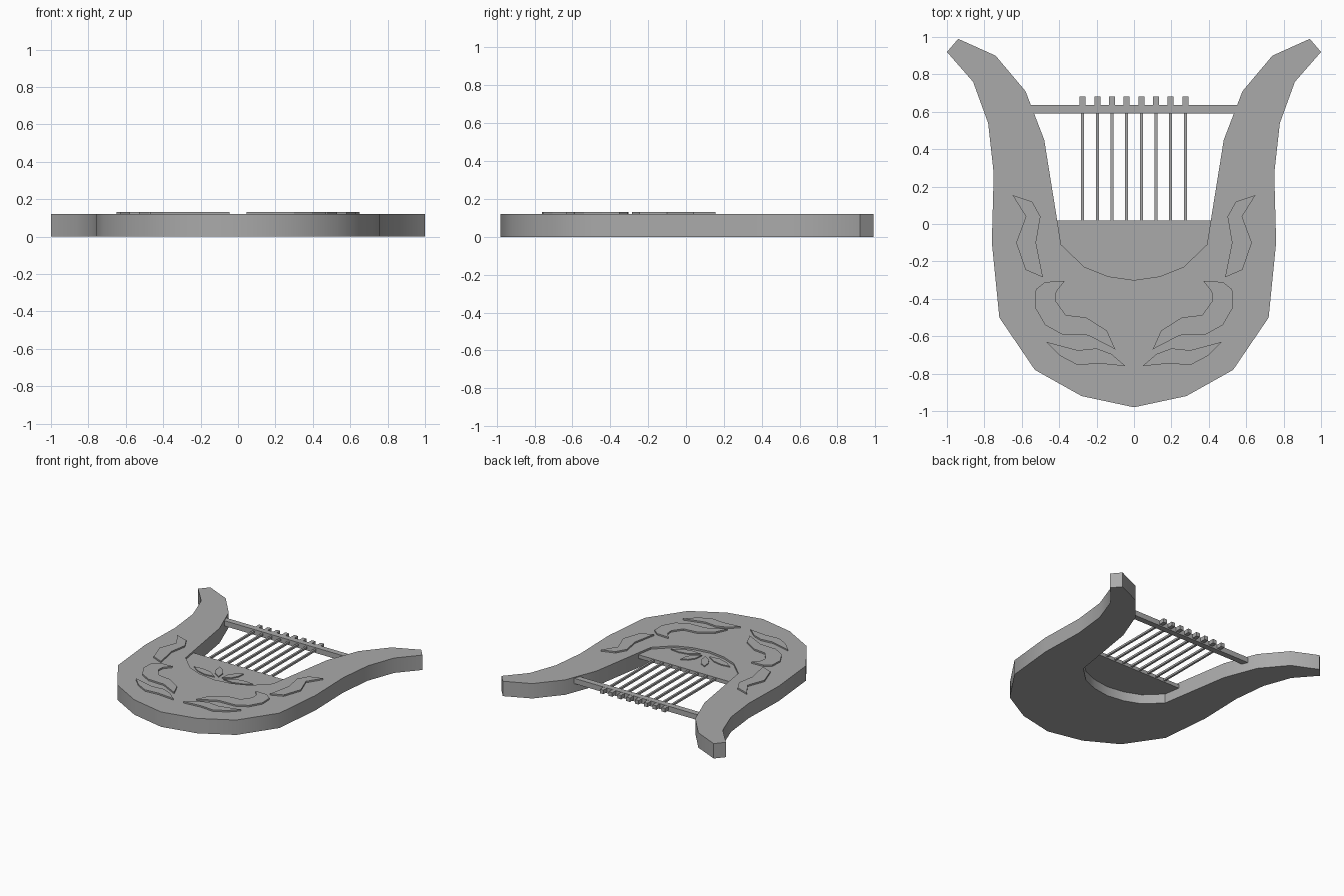
import bpy, bmesh, math
from mathutils import Matrix, Vector

if "Cube" in bpy.data.objects:
    bpy.data.objects.remove(bpy.data.objects["Cube"], do_unlink=True)

GREY = (0.4, 0.4, 0.4, 1)
mat = bpy.data.materials.new("plain_grey")
mat.use_nodes = True
mat.diffuse_color = GREY
mat.node_tree.nodes["Principled BSDF"].inputs["Base Color"].default_value = GREY


def finish(name, bm, smooth=False):
    bmesh.ops.recalc_face_normals(bm, faces=bm.faces[:])
    mesh = bpy.data.meshes.new(name)
    bm.to_mesh(mesh)
    bm.free()
    mesh.materials.append(mat)
    ob = bpy.data.objects.new(name, mesh)
    bpy.context.collection.objects.link(ob)
    if smooth:
        bpy.ops.object.select_all(action="DESELECT")
        ob.select_set(True)
        bpy.context.view_layer.objects.active = ob
        bpy.ops.object.shade_smooth_by_angle(angle=math.radians(32))


def prism(name, outline, z0, z1, smooth=False):
    """Extrude a flat outline from z0 up to z1."""
    bm = bmesh.new()
    face = bm.faces.new([bm.verts.new((x, y, z0)) for x, y in outline])
    top = bmesh.ops.extrude_face_region(bm, geom=[face], use_keep_orig=True)["geom"]
    verts = [g for g in top if isinstance(g, bmesh.types.BMVert)]
    bmesh.ops.translate(bm, verts=verts, vec=(0, 0, z1 - z0))
    finish(name, bm, smooth)


def box(name, x, y, z):
    bounds = (x, y, z)
    size = [b - a for a, b in bounds]
    centre = [(a + b) / 2 for a, b in bounds]
    bm = bmesh.new()
    bmesh.ops.create_cube(bm, size=1, matrix=Matrix.LocRotScale(Vector(centre), None, Vector(size)))
    finish(name, bm)


def flip(points):
    return [(-x, y) for x, y in points]


# Body: U-shaped frame with two curved horns
outer = [(.28, -.92), (.53, -.78), (.72, -.5), (.76, -.1), (.75, .27), (.78, .54),
         (.86, .76), (1, .92), (.94, .99), (.74, .9), (.58, .71), (.48, .45)]
inner = [(.39, -.11), (.265, -.23), (.14, -.28)]
half = outer + inner
prism("body", [(0, -.98)] + half + [(0, -.3)] + flip(half[::-1]), 0, .12, True)

# Recessed soundboard filling the bottom of the opening
board = [(.42, .02), (.41, -.12), (.28, -.24), (.14, -.29)]
prism("soundboard", board + [(0, -.31)] + flip(board[::-1]), .075, .105)

# Raised leaf ornaments, mirrored left and right
leaves = {
    "upper_leaf": [(.65, .155), (.545, .12), (.5, .04), (.524, -.1), (.487, -.285),
                   (.58, -.245), (.63, -.1), (.578, .04)],
    "middle_leaf": [(.37, -.305), (.475, -.31), (.525, -.35), (.53, -.445), (.475, -.54),
                    (.385, -.59), (.245, -.595), (.1, -.67), (.145, -.57), (.255, -.5),
                    (.365, -.487), (.42, -.41), (.415, -.36)],
    "lower_leaf": [(.47, -.63), (.395, -.705), (.3, -.755), (.19, -.745), (.045, -.76),
                   (.12, -.695), (.2, -.665), (.3, -.675)],
}
for name, points in leaves.items():
    prism("left_" + name, points, .115, .132)
    prism("right_" + name, flip(points), .115, .132)

# Fan of petals on the soundboard
for i, (degrees, length) in enumerate([(14, .27), (58, .2), (122, .2), (166, .27)]):
    along = Vector((math.cos(math.radians(degrees)), math.sin(math.radians(degrees))))
    side = Vector((-along.y, along.x))
    root = Vector((0, -.25))
    shape = [(.15, 0), (.45, -.03), (.75, -.026), (1, 0), (.75, .026), (.45, .03)]
    prism(f"petal_{i + 1}", [tuple(root + along * t * length + side * w) for t, w in shape],
          .1, .113)

# Crossbar between the arms
box("crossbar", (-.56, .56), (.59, .637), (.07, .113))

# Eight strings, each with a tuning peg behind the crossbar
for i in range(8):
    x = (i - 3.5) * .0785
    box(f"string_{i + 1}", (x - .008, x + .008), (.015, .6), (.085, .101))
    box(f"peg_{i + 1}", (x - .016, x + .016), (.63, .682), (.08, .112))
